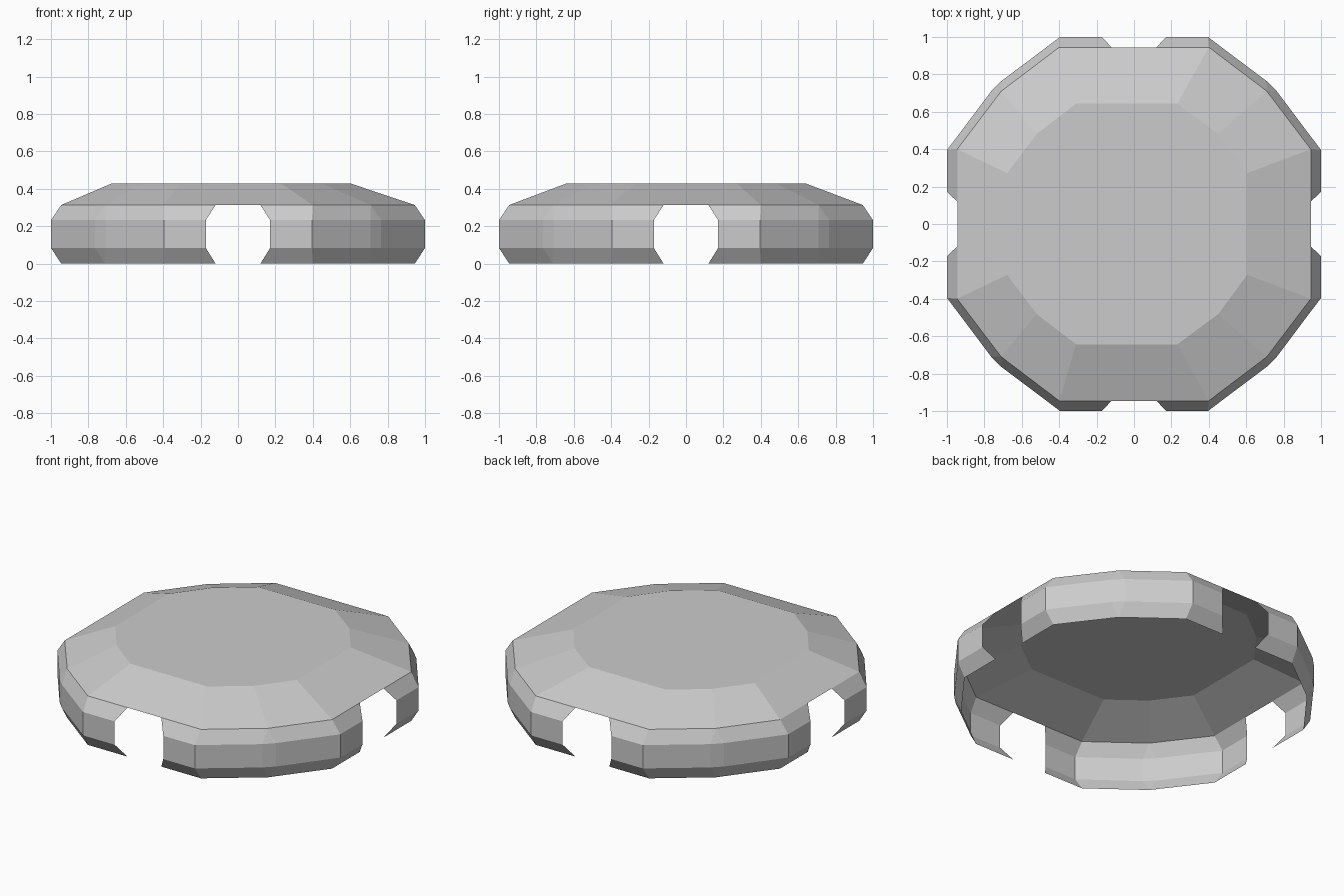
import bpy, bmesh

if "Cube" in bpy.data.objects:
    bpy.data.objects.remove(bpy.data.objects["Cube"])


def make_object(name, rings, closed, cap):
    """Skin a list of rings (equal point counts) with flat faces."""
    bm = bmesh.new()
    loops = [[bm.verts.new(p) for p in ring] for ring in rings]
    n = len(loops[0])
    for lo, hi in zip(loops, loops[1:]):
        for i in range(n if closed else n - 1):
            j = (i + 1) % n
            quad = list(dict.fromkeys((lo[i], lo[j], hi[j], hi[i])))
            bm.faces.new(quad)
    if cap:
        bm.faces.new(loops[-1])
    bmesh.ops.remove_doubles(bm, verts=bm.verts, dist=0.0005)
    mesh = bpy.data.meshes.new(name)
    bm.to_mesh(mesh)
    bm.free()
    obj = bpy.data.objects.new(name, mesh)
    bpy.context.collection.objects.link(obj)
    return obj


def turn(points, k):
    """Rotate 2D points by k quarter turns."""
    for _ in range(k):
        points = [(-y, x) for x, y in points]
    return points


def at(points, z):
    return [(x, y, z) for x, y in points]


RIM, OUT = 0.945, 1.0

# Lid: twelve-sided rim sloping up to a slightly off-centre flat top
rim = []
for k in range(4):
    rim += turn([(RIM, 0.4), (0.71, 0.71), (0.4, RIM)], k)

right = [(0.605, 0.272), (0.45, 0.482), (0.232, 0.643)]
left = [(-0.31, 0.643), (-0.52, 0.482), (-0.678, 0.272)]
upper = right + left
top = upper + [(x, -y) for x, y in reversed(upper)]
make_object("lid", [at(rim, 0.313), at(top, 0.427)], True, True)

# Four corner walls: bulging open strips separated by gaps mid-side
edge = [(RIM, 0.12), (RIM, 0.4), (0.71, 0.71), (0.71, 0.71), (0.4, RIM), (0.12, RIM)]
bulge = [(OUT, 0.172), (OUT, 0.395), (0.765, 0.708), (0.708, 0.765), (0.395, OUT), (0.172, OUT)]
profile = [(edge, 0.0), (bulge, 0.083), (bulge, 0.232), (edge, 0.313)]
for k, place in enumerate(("back_right", "back_left", "front_left", "front_right")):
    make_object("wall_" + place, [at(turn(p, k), z) for p, z in profile], False, False)
